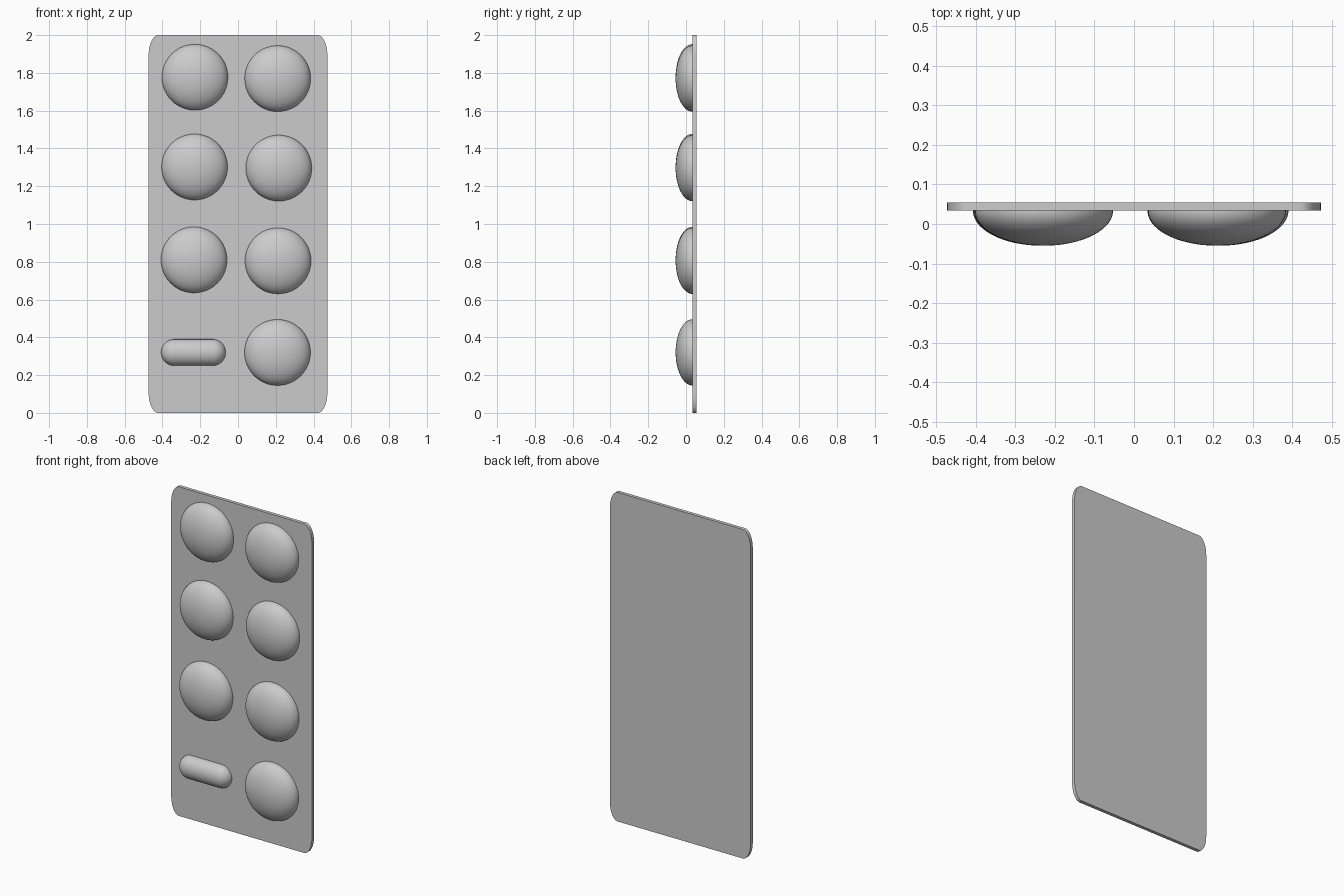
import bpy, bmesh
from math import pi, sin, cos, copysign
from mathutils import Matrix, Vector

if "Cube" in bpy.data.objects:
    bpy.data.objects.remove(bpy.data.objects["Cube"], do_unlink=True)

grey = bpy.data.materials.new("light_grey")
grey.use_nodes = True
colour = (0.6, 0.6, 0.6, 1)
grey.diffuse_color = colour
grey.node_tree.nodes["Principled BSDF"].inputs["Base Color"].default_value = colour

FRONT, BACK = 0.034, 0.055      # card faces along y
HALF_W, HEIGHT = 0.473, 2.0


def add_object(name, bm, location=(0, 0, 0)):
    bmesh.ops.recalc_face_normals(bm, faces=bm.faces)
    mesh = bpy.data.meshes.new(name)
    bm.to_mesh(mesh)
    bm.free()
    mesh.materials.append(grey)
    obj = bpy.data.objects.new(name, mesh)
    obj.location = location
    bpy.context.collection.objects.link(obj)
    bpy.ops.object.select_all(action="DESELECT")
    obj.select_set(True)
    bpy.context.view_layer.objects.active = obj
    bpy.ops.object.shade_smooth_by_angle(angle=pi / 5)
    return obj


def bump(name, x, z, size, stretch=0.0):
    """Front half of an ellipsoid, optionally drawn out along x into a capsule."""
    bm = bmesh.new()
    bmesh.ops.create_uvsphere(bm, u_segments=48, v_segments=31, radius=1)
    turn = Matrix.Rotation(pi / 2, 4, "Y" if stretch else "X")
    bmesh.ops.transform(bm, matrix=turn, verts=bm.verts)
    bmesh.ops.scale(bm, vec=size, verts=bm.verts)
    if stretch:
        for v in bm.verts:
            v.co.x += copysign(stretch, v.co.x)
    bmesh.ops.bisect_plane(bm, geom=bm.verts[:] + bm.edges[:] + bm.faces[:],
                           plane_co=(0, 0.002, 0), plane_no=(0, 1, 0), clear_outer=True)
    add_object(name, bm, (x, FRONT, z))


# Backing card with tall rounded corners
bm = bmesh.new()
rx, rz, steps = 0.052, 0.105, 10
outline = []
for corner, (sx, sz) in enumerate([(1, 1), (-1, 1), (-1, -1), (1, -1)]):
    for i in range(steps + 1):
        a = (corner + i / steps) * pi / 2
        outline.append(bm.verts.new((sx * (HALF_W - rx) + rx * cos(a), FRONT,
                                     HEIGHT / 2 + sz * (HEIGHT / 2 - rz) + rz * sin(a))))
face = bm.faces.new(outline)
extruded = bmesh.ops.extrude_face_region(bm, geom=[face], use_keep_orig=True)
bmesh.ops.translate(bm, vec=Vector((0, BACK - FRONT, 0)),
                    verts=[g for g in extruded["geom"] if isinstance(g, bmesh.types.BMVert)])
add_object("backing_card", bm)

# Round domes in two columns
domes = {
    "right": [(-0.228, 1.777), (-0.230, 1.302), (-0.233, 0.81)],
    "left": [(0.210, 1.77), (0.216, 1.296), (0.212, 0.805), (0.209, 0.32)],
}
for side, places in domes.items():
    for row, (x, z) in enumerate(places, 1):
        bump(f"{side}_dome_{row}", x, z, (0.175, 0.089, 0.175))

# Single lozenge in the bottom corner
bump("lozenge", -0.236, 0.32, (0.07, 0.06, 0.07), stretch=0.101)
